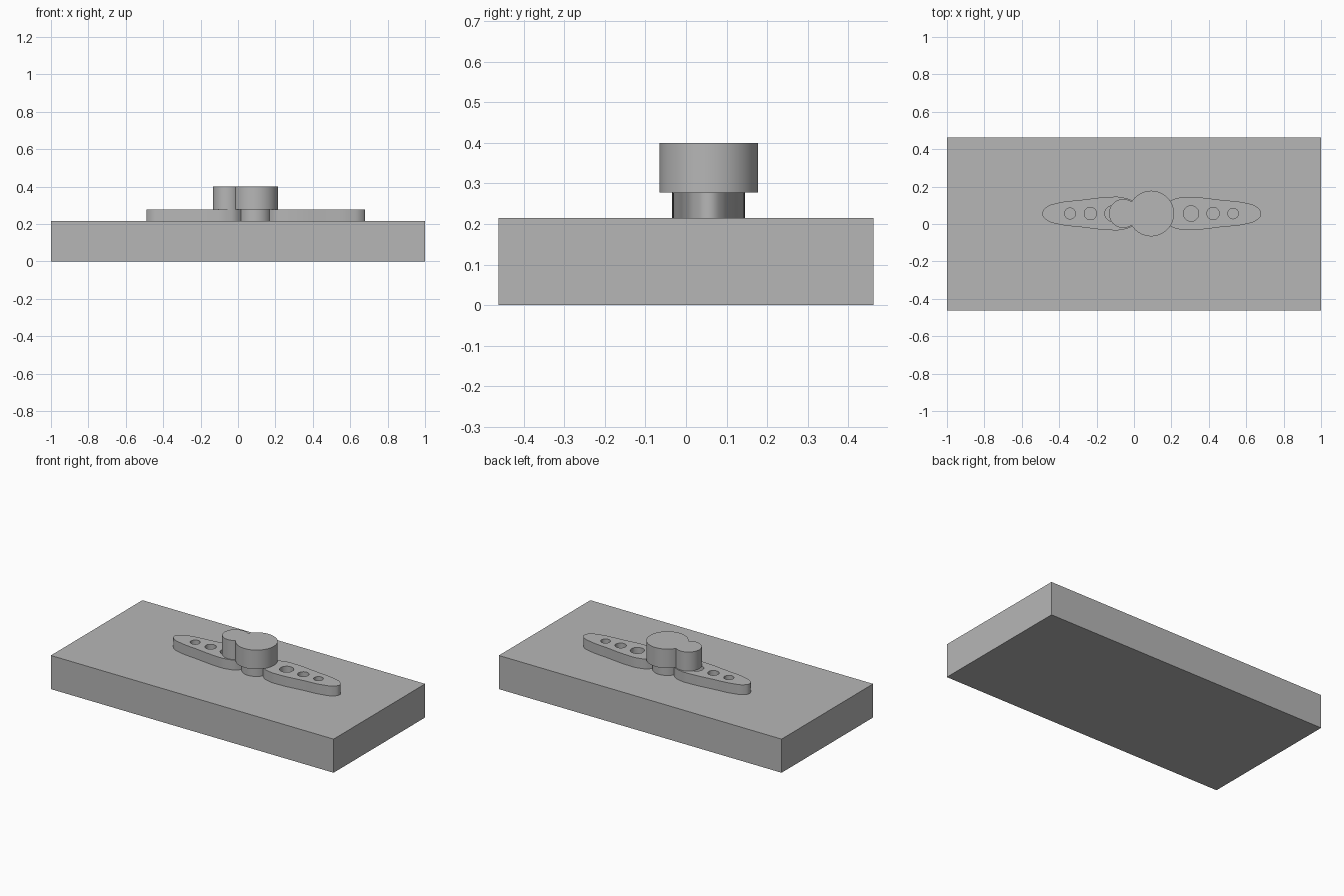
import bpy, bmesh, math

if "Cube" in bpy.data.objects:
    bpy.data.objects.remove(bpy.data.objects["Cube"], do_unlink=True)

grey = bpy.data.materials.new("plain grey")
grey.use_nodes = True
grey.diffuse_color = (0.47, 0.47, 0.47, 1)
grey.node_tree.nodes["Principled BSDF"].inputs["Base Color"].default_value = grey.diffuse_color

BASE_TOP, ARM_TOP, HEAD_TOP = 0.215, 0.278, 0.40
CENTRE_Y = 0.056


def select_only(ob):
    bpy.ops.object.select_all(action='DESELECT')
    ob.select_set(True)
    bpy.context.view_layer.objects.active = ob


def finish(ob, name):
    ob.name = name
    ob.data.materials.clear()
    ob.data.materials.append(grey)
    select_only(ob)
    bpy.ops.object.shade_smooth_by_angle(angle=math.radians(35))
    return ob


def cylinder(name, x, r, z0, z1):
    bpy.ops.mesh.primitive_cylinder_add(
        vertices=64, radius=r, depth=z1 - z0, location=(x, CENTRE_Y, (z0 + z1) / 2))
    return finish(bpy.context.object, name)


def add_loop(curve, points):
    s = curve.splines.new('BEZIER')
    s.bezier_points.add(len(points) - 1)
    for bp, (x, y) in zip(s.bezier_points, points):
        bp.co = (x, y, 0)
        bp.handle_left_type = bp.handle_right_type = 'AUTO'
    s.use_cyclic_u = True
    s.resolution_u = 10


def arm(name, half_outline, holes):
    """Flat plate with a symmetric outline, pierced by round holes."""
    curve = bpy.data.curves.new(name, 'CURVE')
    curve.dimensions = '2D'
    curve.fill_mode = 'BOTH'
    curve.extrude = (ARM_TOP - BASE_TOP) / 2
    lower = [(x, -y) for x, y in reversed(half_outline) if y > 0]
    add_loop(curve, half_outline + lower)
    for x, r in holes:
        add_loop(curve, [(x + r * math.cos(a * math.tau / 8), r * math.sin(a * math.tau / 8))
                         for a in range(8)])
    ob = bpy.data.objects.new(name, curve)
    ob.location = (0, CENTRE_Y, (BASE_TOP + ARM_TOP) / 2)
    bpy.context.collection.objects.link(ob)
    select_only(ob)
    bpy.ops.object.convert(target='MESH')
    ob = bpy.context.object
    bm = bmesh.new()
    bm.from_mesh(ob.data)
    bmesh.ops.remove_doubles(bm, verts=bm.verts, dist=0.0001)
    bmesh.ops.recalc_face_normals(bm, faces=bm.faces)
    bm.to_mesh(ob.data)
    bm.free()
    return finish(ob, name)


# Base slab
bpy.ops.mesh.primitive_cube_add(size=1, location=(0, 0, BASE_TOP / 2))
bpy.context.object.scale = (2, 0.925, BASE_TOP)
bpy.ops.object.transform_apply(location=False, rotation=False, scale=True)
finish(bpy.context.object, "base_slab")

# Tapered arms either side of the hub
arm("right_arm",
    [(-0.49, 0), (-0.47, 0.033), (-0.41, 0.056), (-0.28, 0.073), (-0.14, 0.088),
     (-0.06, 0.086), (0.0, 0.06), (0.03, 0)],
    [(-0.342, 0.029), (-0.233, 0.033), (-0.115, 0.041)])
arm("left_arm",
    [(0.68, 0), (0.66, 0.033), (0.60, 0.056), (0.47, 0.072), (0.31, 0.088),
     (0.24, 0.084), (0.185, 0.06), (0.15, 0)],
    [(0.305, 0.041), (0.423, 0.033), (0.53, 0.028)])

# Hub stem and the joined pair of round heads
cylinder("hub_stem", 0.092, 0.087, BASE_TOP, ARM_TOP)
head = cylinder("hub_head", 0.092, 0.122, ARM_TOP, HEAD_TOP)
side = cylinder("side_head", -0.057, 0.077, ARM_TOP, HEAD_TOP)
union = head.modifiers.new("join", 'BOOLEAN')
union.operation = 'UNION'
union.solver = 'EXACT'
union.object = side
select_only(head)
bpy.ops.object.modifier_apply(modifier=union.name)
bpy.data.objects.remove(side, do_unlink=True)
finish(head, "hub_head")
